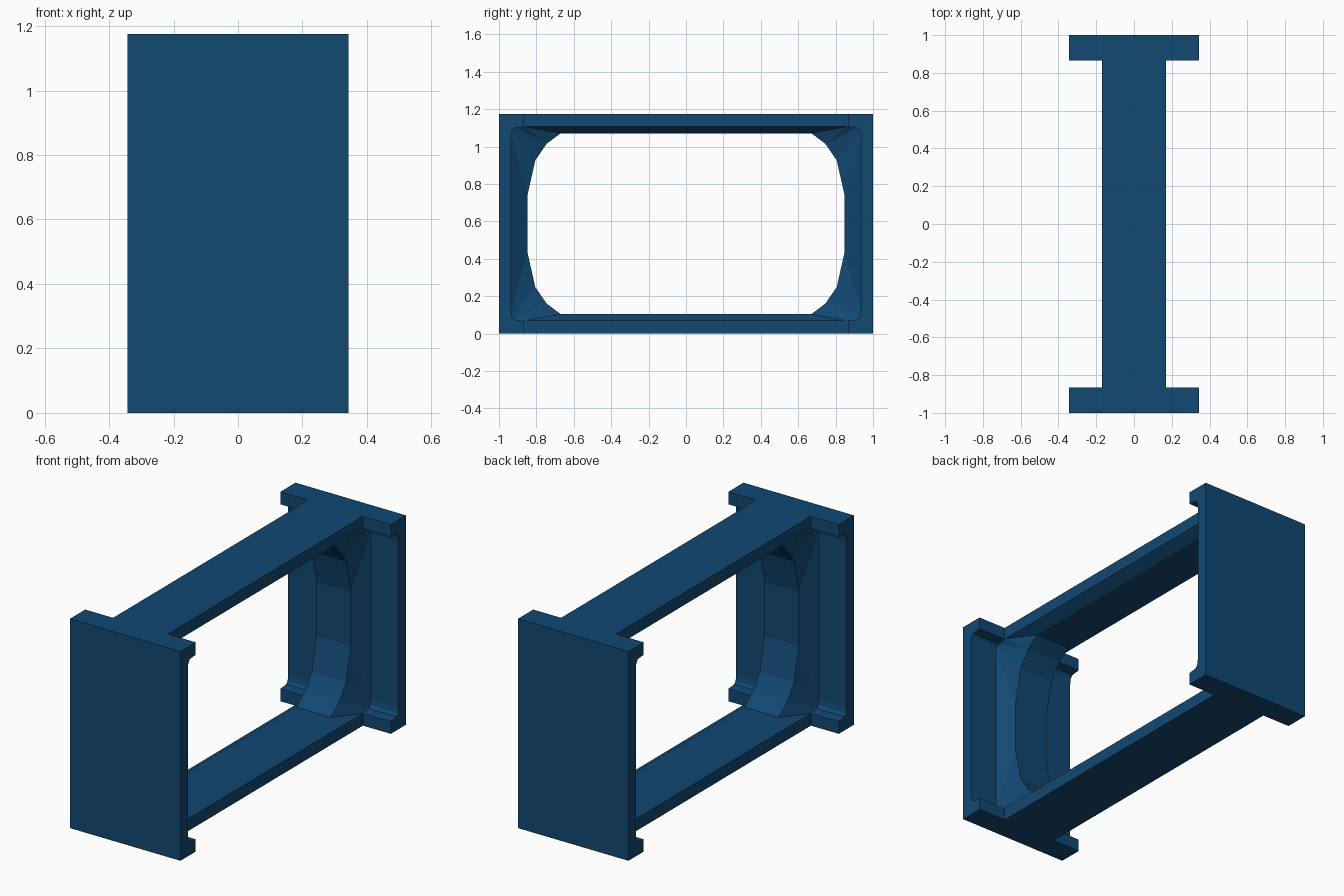
import bpy, bmesh

if "Cube" in bpy.data.objects:
    bpy.data.objects.remove(bpy.data.objects["Cube"])

HEIGHT = 1.175
MID = HEIGHT / 2


def new_object(name, bm):
    bmesh.ops.recalc_face_normals(bm, faces=bm.faces[:])
    mesh = bpy.data.meshes.new(name)
    bm.to_mesh(mesh)
    bm.free()
    obj = bpy.data.objects.new(name, mesh)
    bpy.context.collection.objects.link(obj)
    return obj


def mirrored_loop(corner):
    """Mirror one corner (y, z from the bottom) into a closed four-corner loop."""
    right = corner + [(y, HEIGHT - z) for y, z in reversed(corner)]
    return right + [(-y, z) for y, z in reversed(right)]


# I-shaped plan extruded upward: centre web plus wide end plates
quarter = [(0.343, -1.0), (0.343, -0.865), (0.17, -0.865)]
side = quarter + [(x, -y) for x, y in reversed(quarter)]
plan = side + [(-x, y) for x, y in reversed(side)]
bm = bmesh.new()
base = bm.faces.new([bm.verts.new((x, y, 0)) for x, y in plan])
top = bmesh.ops.extrude_face_region(bm, geom=[base])["geom"]
bmesh.ops.translate(bm, vec=(0, 0, HEIGHT),
                    verts=[v for v in top if isinstance(v, bmesh.types.BMVert)])
frame = new_object("window_frame", bm)

# Flared opening: rounded throat in the middle, near-square channel outside
throat = mirrored_loop([(0.67, 0.104), (0.745, 0.16), (0.806, 0.249), (0.848, 0.436)])
mouth = mirrored_loop([(0.86, 0.069), (0.917, 0.075), (0.93, 0.09), (0.935, 0.12)])
stations = [(-0.5, mouth), (-0.17, mouth), (-0.107, throat),
            (0.107, throat), (0.17, mouth), (0.5, mouth)]
bm = bmesh.new()
rings = [[bm.verts.new((x, y, z)) for y, z in loop] for x, loop in stations]
for a, b in zip(rings, rings[1:]):
    n = len(a)
    for i in range(n):
        j = (i + 1) % n
        bm.faces.new((a[i], a[j], b[j], b[i]))
bm.faces.new(rings[0])
bm.faces.new(rings[-1])
bmesh.ops.triangulate(bm, faces=bm.faces[:])
cutter = new_object("opening_cutter", bm)
cutter.hide_render = True

# Cut the opening and drop the cutter
cut = frame.modifiers.new("opening", 'BOOLEAN')
cut.operation = 'DIFFERENCE'
cut.solver = 'EXACT'
cut.object = cutter
bpy.context.view_layer.objects.active = frame
frame.select_set(True)
bpy.ops.object.modifier_apply(modifier=cut.name)
bpy.data.objects.remove(cutter)

# Dark blue paint
paint = bpy.data.materials.new("dark_blue")
paint.diffuse_color = (0.006, 0.065, 0.17, 1)
paint.use_nodes = True
paint.node_tree.nodes["Principled BSDF"].inputs["Base Color"].default_value = paint.diffuse_color
frame.data.materials.clear()
frame.data.materials.append(paint)
